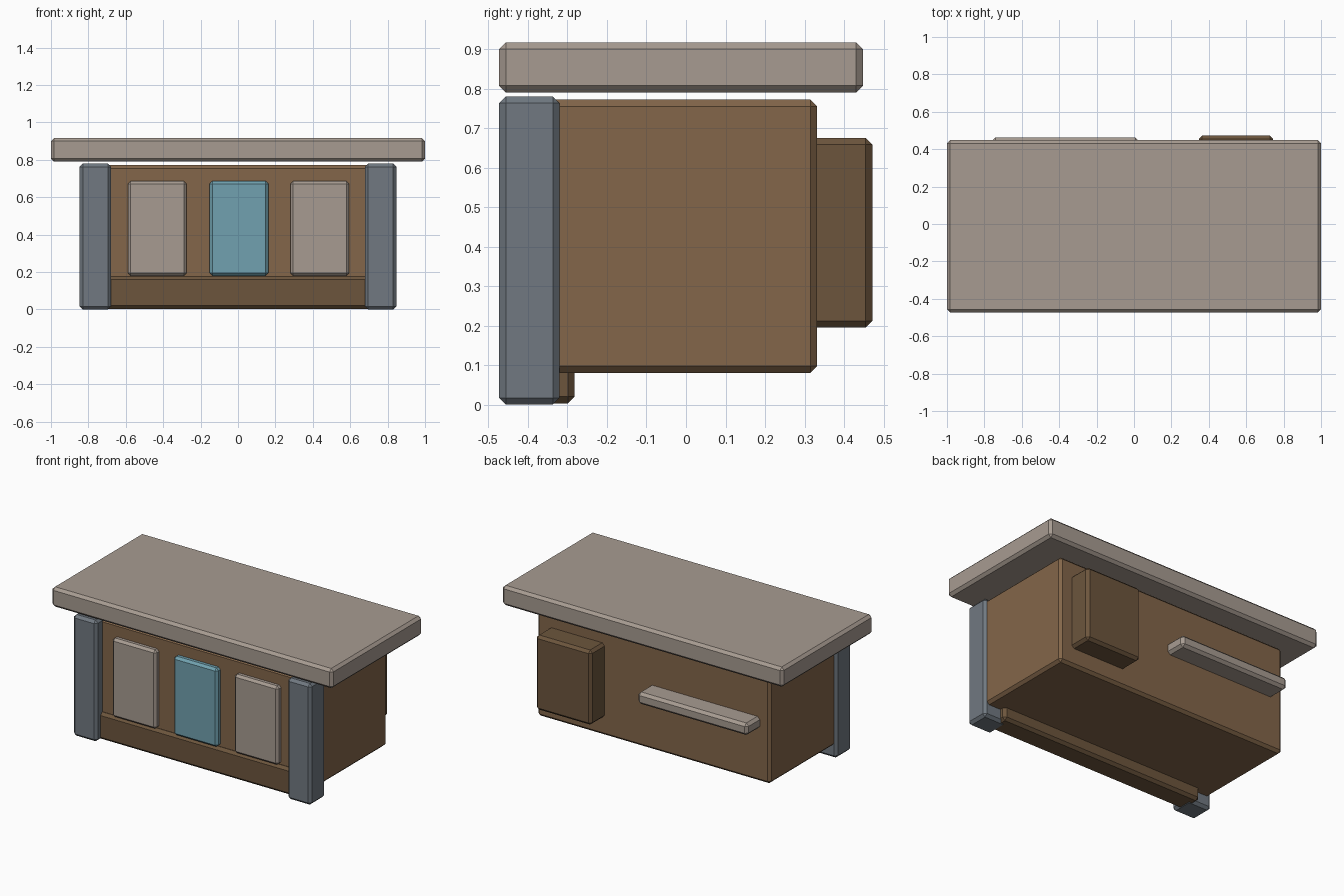
import bpy
import bmesh

if "Cube" in bpy.data.objects:
    bpy.data.objects.remove(bpy.data.objects["Cube"])


def material(name, rgb):
    # rgb given as screen values, stored as linear
    m = bpy.data.materials.new(name)
    m.diffuse_color = (*[(c / 255) ** 2.2 for c in rgb], 1)
    m.use_nodes = True
    m.node_tree.nodes["Principled BSDF"].inputs["Base Color"].default_value = m.diffuse_color
    return m


STONE = material("pale_stone", (166, 154, 144))
WOOD = material("wood", (130, 102, 75))
DARK = material("dark_wood", (108, 86, 63))
STEEL = material("slate", (112, 120, 128))
TEAL = material("teal", (112, 160, 174))


def box(name, xs, ys, zs, mat, bevel=0.017):
    """Chamfered box given by its min/max on each axis."""
    bm = bmesh.new()
    bmesh.ops.create_cube(bm, size=1)
    for v in bm.verts:
        v.co = [(lo + hi) / 2 + c * (hi - lo)
                for c, (lo, hi) in zip(v.co, (xs, ys, zs))]
    mesh = bpy.data.meshes.new(name)
    bm.to_mesh(mesh)
    bm.free()
    mesh.materials.append(mat)
    ob = bpy.data.objects.new(name, mesh)
    bpy.context.collection.objects.link(ob)
    mod = ob.modifiers.new("chamfer", 'BEVEL')
    mod.width = bevel
    mod.segments = 1
    return ob


# Counter top and main cabinet
box("counter_top", (-1, 1), (-0.473, 0.448), (0.79, 0.917), STONE)
box("cabinet_body", (-0.83, 0.83), (-0.41, 0.332), (0.08, 0.772), WOOD)

# Kick board along the front
box("kick_board", (-0.73, 0.73), (-0.43, -0.282), (0.003, 0.177), DARK)

# Corner posts
for side, lo, hi in (("left", -0.847, -0.678), ("right", 0.678, 0.847)):
    box(side + "_post", (lo, hi), (-0.473, -0.32), (0, 0.78), STEEL)

# Front panels
for name, x, mat in (("left_panel", -0.432, STONE),
                     ("centre_panel", 0.005, TEAL),
                     ("right_panel", 0.437, STONE)):
    box(name, (x - 0.157, x + 0.157), (-0.445, -0.395), (0.18, 0.687), mat, 0.015)

# Rear fittings
box("rear_cupboard", (0.347, 0.743), (0.31, 0.472), (0.195, 0.675), DARK)
box("rear_shelf", (-0.758, 0.025), (0.3, 0.462), (0.42, 0.497), STONE)
